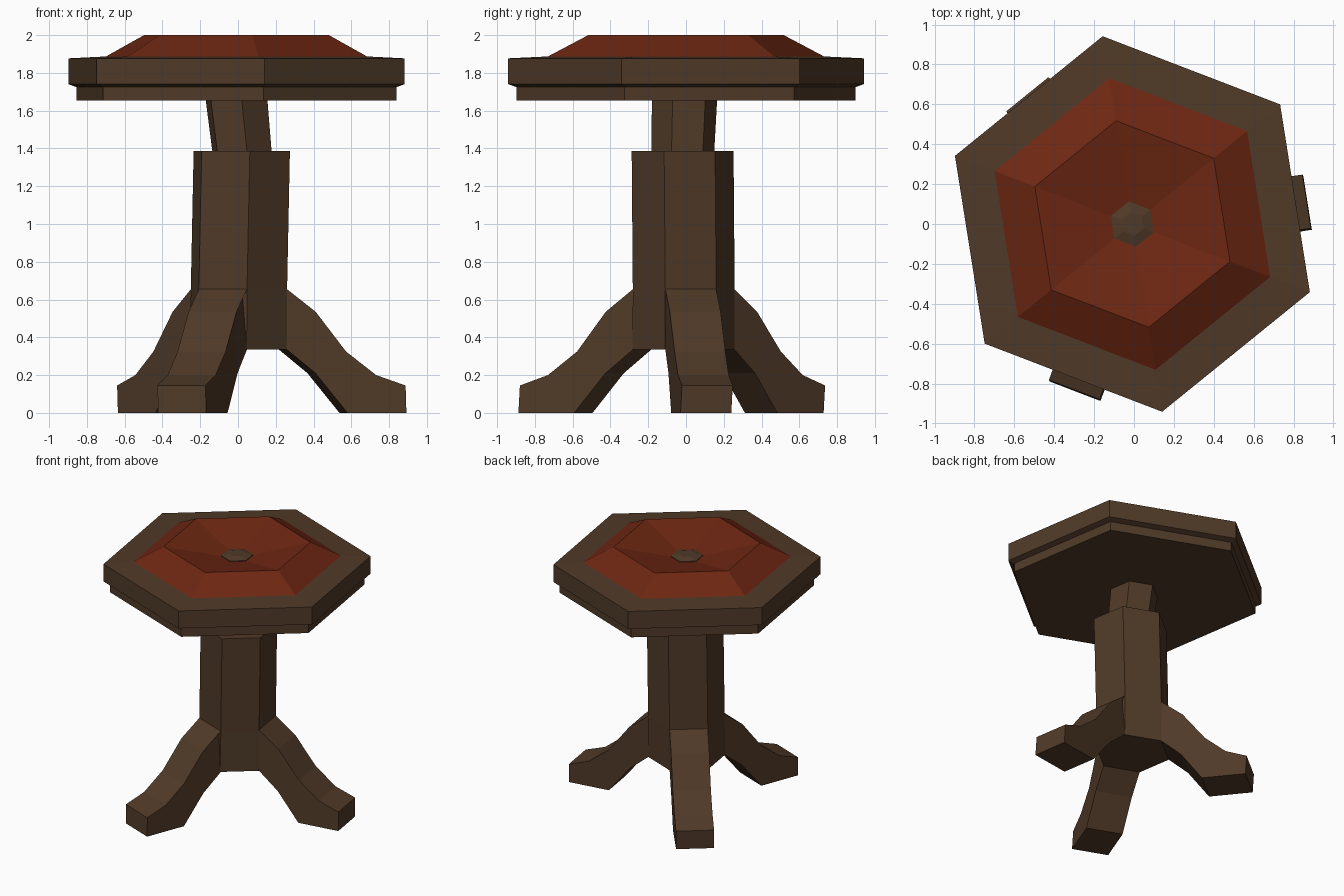
import bpy
import bmesh
from math import cos, sin, radians
from mathutils import Vector

cube = bpy.data.objects.get("Cube")
if cube:
    bpy.data.objects.remove(cube, do_unlink=True)

TURN = 39          # angle of the first hexagon corner
HALF_WIDTH = 0.136  # half of a leg's width


def material(name, colour):
    mat = bpy.data.materials.new(name)
    mat.use_nodes = True
    mat.diffuse_color = (*colour, 1)
    mat.node_tree.nodes["Principled BSDF"].inputs["Base Color"].default_value = (*colour, 1)
    return mat


wood = material("dark wood", (0.08, 0.042, 0.021))
leather = material("red leather", (0.155, 0.02, 0.006))


def finish(name, bm, mat):
    bmesh.ops.recalc_face_normals(bm, faces=bm.faces)
    mesh = bpy.data.meshes.new(name)
    bm.to_mesh(mesh)
    bm.free()
    mesh.materials.append(mat)
    obj = bpy.data.objects.new(name, mesh)
    bpy.context.collection.objects.link(obj)
    return obj


def hex_loft(name, rings, mat):
    """Closed hexagonal body through rings of (radius, z, centre x, centre y)."""
    bm = bmesh.new()
    loops = []
    for r, z, cx, cy in rings:
        angles = [radians(TURN + 60 * k) for k in range(6)]
        loops.append([bm.verts.new((cx + r * cos(a), cy + r * sin(a), z)) for a in angles])
    for low, high in zip(loops, loops[1:]):
        for k in range(6):
            n = (k + 1) % 6
            bm.faces.new((low[k], low[n], high[n], high[k]))
    bm.faces.new(loops[0][::-1])
    bm.faces.new(loops[-1])
    return finish(name, bm, mat)


def leg(name, angle):
    """Side profile (reach, z) swept across the width of one column face."""
    profile = [(0.2, 0.655), (0.236, 0.655), (0.39, 0.535), (0.552, 0.325),
               (0.71, 0.2), (0.866, 0.145), (0.866, 0), (0.55, 0),
               (0.385, 0.21), (0.236, 0.335), (0.2, 0.335)]
    out = Vector((cos(radians(angle)), sin(radians(angle)), 0))
    side = Vector((-out.y, out.x, 0))
    foot_centre, hip_centre = Vector((0.015, -0.03, 0)), Vector((0.005, -0.012, 0))
    bm = bmesh.new()
    loops = []
    for s in (-HALF_WIDTH, HALF_WIDTH):
        loop = []
        for reach, z in profile:
            centre = foot_centre.lerp(hip_centre, min(z / 0.335, 1))
            # narrow the hidden root so it stays inside the column
            width = s if reach > 0.21 else s * 0.8
            loop.append(bm.verts.new(centre + out * reach + side * width + Vector((0, 0, z))))
        loops.append(loop)
    a, b = loops
    for i in range(len(profile)):
        j = (i + 1) % len(profile)
        bm.faces.new((a[i], a[j], b[j], b[i]))
    bm.faces.new(a)
    bm.faces.new(b[::-1])
    return finish(name, bm, wood)


# Seat frame: lower band, small step and upper band
SEAT = (-0.008, 0)
hex_loft("seat_frame", [(r, z, *SEAT) for r, z in (
    (0.908, 1.655), (0.908, 1.725), (0.953, 1.74), (0.953, 1.877), (0.74, 1.887))], wood)

# Dished cushion with its central button
hex_loft("cushion", [(r, z, *SEAT) for r, z in (
    (0.74, 1.887), (0.524, 2.0), (0.1, 1.91))], leather)
hex_loft("button", [(r, z, *SEAT) for r, z in (
    (0.115, 1.9), (0.115, 1.918), (0.06, 1.932))], wood)

# Slightly leaning neck and column
hex_loft("neck", [(0.166, 1.3, 0.03, -0.019), (0.175, 1.66, -0.008, -0.008)], wood)
hex_loft("column", [(0.273, 0.335, 0.003, -0.013), (0.273, 0.655, 0.005, -0.012),
                    (0.273, 1.387, 0.02, -0.018)], wood)

# Three legs growing from alternate column faces
for name, angle in (("left_leg", 9), ("back_leg", 129), ("front_leg", 249)):
    leg(name, angle)
